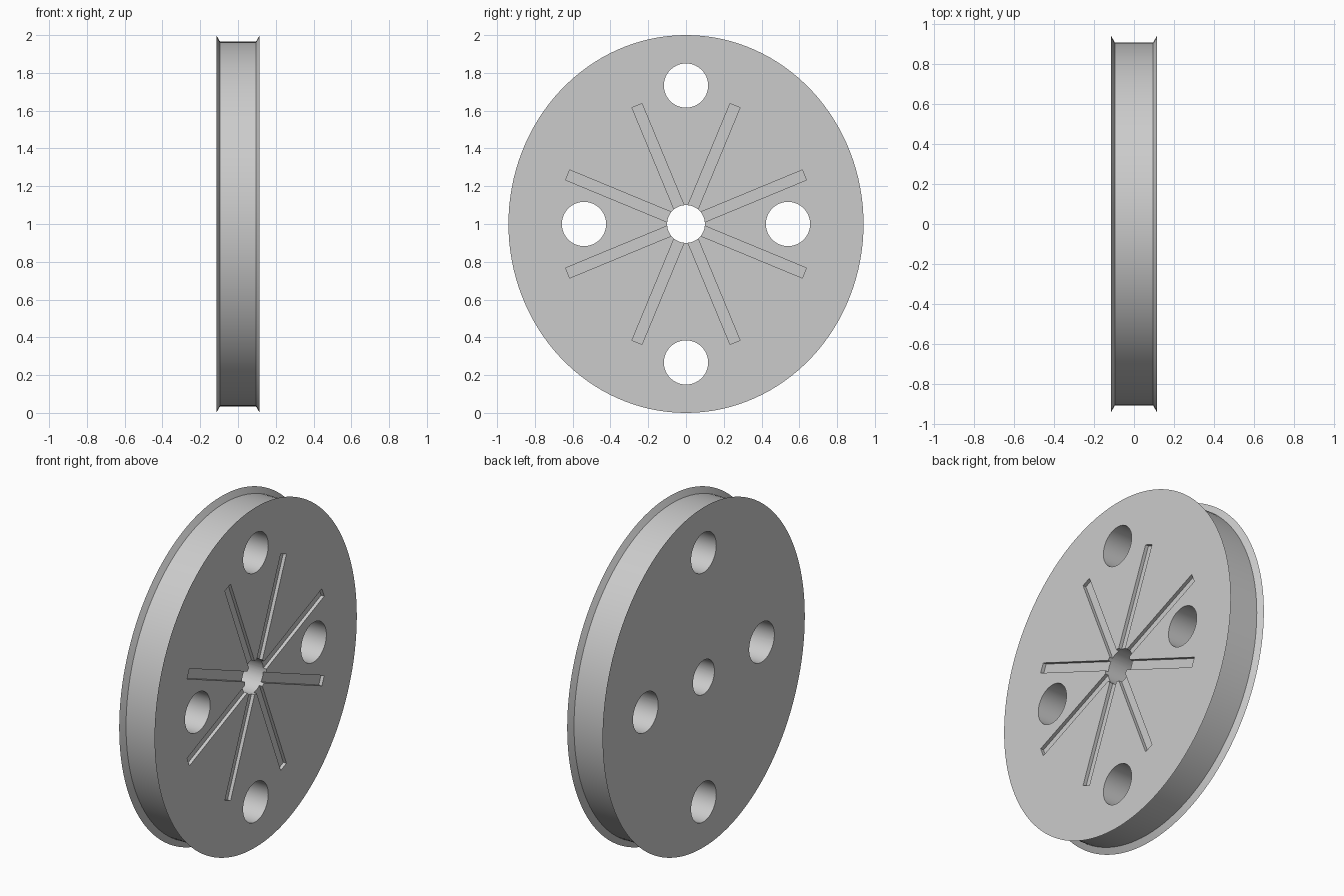
import bpy, bmesh, math
from mathutils import Matrix

old = bpy.data.objects.get("Cube")
if old:
    bpy.data.objects.remove(old, do_unlink=True)

SEGMENTS = 128
CENTRE_Z = 1.0
HALF_WIDTH = 0.115
SLOT_DEPTH = 0.02

grey = bpy.data.materials.new("plain grey")
grey.diffuse_color = (0.6, 0.6, 0.6, 1)
grey.use_nodes = True
grey.node_tree.nodes["Principled BSDF"].inputs["Base Color"].default_value = (0.6, 0.6, 0.6, 1)


def make_object(name, bm):
    bmesh.ops.recalc_face_normals(bm, faces=bm.faces[:])
    mesh = bpy.data.meshes.new(name)
    bm.to_mesh(mesh)
    bm.free()
    mesh.materials.append(grey)
    obj = bpy.data.objects.new(name, mesh)
    bpy.context.collection.objects.link(obj)
    return obj


# Oval disc with a rim groove: (x, inset from the outer edge)
def grooved_disc():
    bm = bmesh.new()
    profile = [(-HALF_WIDTH, 0), (-0.095, 0.035), (0.095, 0.035), (HALF_WIDTH, 0)]
    rings = []
    for x, inset in profile:
        ring = []
        for i in range(SEGMENTS):
            a = math.tau * i / SEGMENTS
            ring.append(bm.verts.new((x, (0.94 - inset) * math.cos(a),
                                      CENTRE_Z + (1 - inset) * math.sin(a))))
        rings.append(ring)
    for a, b in zip(rings, rings[1:]):
        for i in range(SEGMENTS):
            j = (i + 1) % SEGMENTS
            bm.faces.new((a[i], a[j], b[j], b[i]))
    bm.faces.new(rings[0])
    bm.faces.new(rings[-1])
    return make_object("grooved_oval_disc", bm)


def hole_cutter(y, z, radius):
    bm = bmesh.new()
    place = Matrix.Translation((0, y, z)) @ Matrix.Rotation(math.pi / 2, 4, "Y")
    bmesh.ops.create_cone(bm, cap_ends=True, segments=64, radius1=radius,
                          radius2=radius, depth=1, matrix=place)
    return make_object("hole_cutter", bm)


# Each bar crosses the centre and cuts two opposite slots
def slot_cutter(angle):
    bm = bmesh.new()
    place = (Matrix.Translation((HALF_WIDTH, 0, CENTRE_Z))
             @ Matrix.Rotation(angle, 4, "X")
             @ Matrix.Diagonal((2 * SLOT_DEPTH, 1.356, 0.057, 1)))
    bmesh.ops.create_cube(bm, size=1, matrix=place)
    return make_object("slot_cutter", bm)


disc = grooved_disc()
cutters = [slot_cutter(math.radians(22.5 + 45 * i)) for i in range(4)]
cutters.append(hole_cutter(0, CENTRE_Z, 0.1))
for sign in (-1, 1):
    cutters.append(hole_cutter(sign * 0.54, CENTRE_Z, 0.117))
    cutters.append(hole_cutter(0, CENTRE_Z + sign * 0.733, 0.117))

# Cut the slots and holes, then discard the cutters
bpy.ops.object.select_all(action="DESELECT")
bpy.context.view_layer.objects.active = disc
disc.select_set(True)
for cutter in cutters:
    cutter.hide_render = True
    mod = disc.modifiers.new("cut", "BOOLEAN")
    mod.operation = "DIFFERENCE"
    mod.solver = "EXACT"
    mod.object = cutter
    bpy.ops.object.modifier_apply(modifier=mod.name)
    bpy.data.objects.remove(cutter, do_unlink=True)

bpy.ops.object.shade_smooth_by_angle(angle=math.radians(25))
